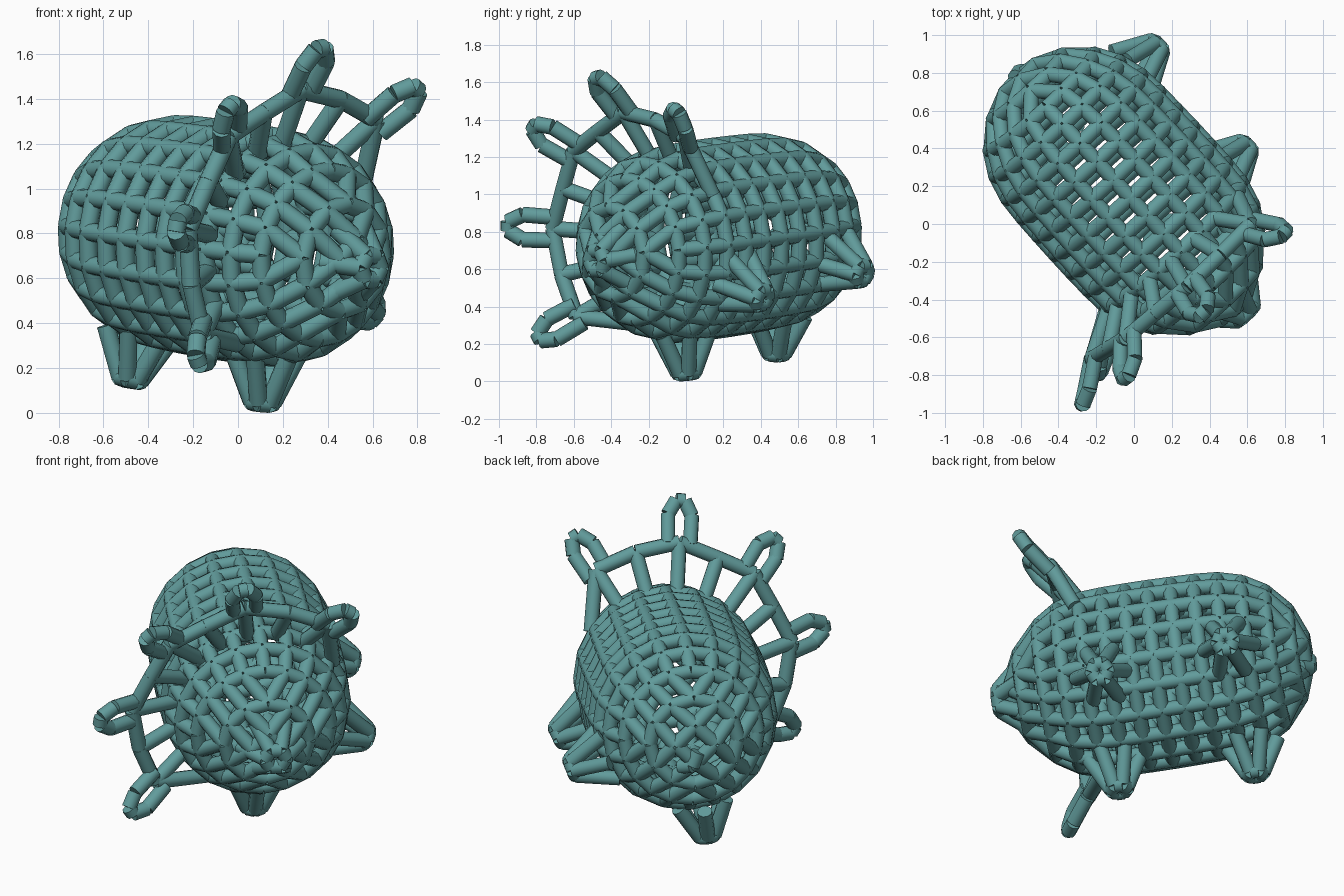
import bpy, bmesh, math
from mathutils import Vector, Matrix

if "Cube" in bpy.data.objects:
    bpy.data.objects.remove(bpy.data.objects["Cube"])

# Animal's own frame: forward axis, rolled sideways 45 degrees
CENTRE = Vector((-0.02, 0.14, 0.765))
A = Vector((0.675, -0.73, -0.10)).normalized()
H = A.cross(Vector((0, 0, 1))).normalized() * -1
if H.x < 0:
    H = -H
V = Vector((0, 0, 1)) - A * A.z
V.normalize()
TUBE = 0.042

mat = bpy.data.materials.new("teal")
mat.diffuse_color = (0.12, 0.33, 0.33, 1)
mat.use_nodes = True
mat.node_tree.nodes["Principled BSDF"].inputs["Base Color"].default_value = mat.diffuse_color


def place(s, r, deg):
    """Point at distance s along the axis, radius r, angle deg around it."""
    t = math.radians(deg)
    return CENTRE + A * s + (H * math.cos(t) + V * math.sin(t)) * r


def tubes(name, edges, rad=TUBE, sides=10):
    """One object with a capped cylinder along each edge."""
    bm = bmesh.new()
    for p, q in edges:
        d = q - p
        if d.length < 1e-4:
            continue
        m = Matrix.Translation((p + q) / 2) @ d.to_track_quat('Z', 'Y').to_matrix().to_4x4()
        bmesh.ops.create_cone(bm, cap_ends=True, segments=sides, radius1=rad,
                              radius2=rad, depth=d.length, matrix=m)
    me = bpy.data.meshes.new(name)
    bm.to_mesh(me)
    bm.free()
    me.materials.append(mat)
    ob = bpy.data.objects.new(name, me)
    bpy.context.collection.objects.link(ob)
    bpy.context.view_layer.objects.active = ob
    ob.select_set(True)
    bpy.ops.object.shade_smooth_by_angle(angle=math.radians(40))
    ob.select_set(False)
    return ob


def chain(pts, closed=False):
    e = list(zip(pts, pts[1:]))
    return e + [(pts[-1], pts[0])] if closed else e


# Body lattice: a 5 x 5 x 10 box grid wrapped onto a barrel with domed ends
N = 5
rings = [(-.69, .375), (-.57, .445), (-.44, .48), (-.31, .49), (-.18, .493), (-.05, .495),
         (.08, .495), (.21, .493), (.34, .485), (.47, .45), (.59, .375)]
back = {1: (-.86, .11), 3: (-.80, .25), 5: rings[0]}
front = {1: (.80, .09), 3: (.72, .24), 5: rings[-1]}
K = len(rings) - 1


def node(i, j, k):
    u, v = 2 * i - N, 2 * j - N
    rho = max(abs(u), abs(v))
    if abs(u) >= abs(v):
        ang = 45 * v / u + (180 if u < 0 else 0)
    else:
        ang = 90 - 45 * u / v + (180 if v < 0 else 0)
    s, r = back[rho] if k == 0 else front[rho] if k == K else rings[k]
    return place(s, r, ang + 45)


def on_shell(i, j, k):
    return max(i, j) <= N and k <= K and (i in (0, N) or j in (0, N) or k in (0, K))


body = []
for i in range(N + 1):
    for j in range(N + 1):
        for k in range(K + 1):
            if not on_shell(i, j, k):
                continue
            for n in ((i + 1, j, k), (i, j + 1, k), (i, j, k + 1)):
                # skip chords that would cut through the inside
                faces = [a == b and a in (0, m) for a, b, m in zip((i, j, k), n, (N, N, K))]
                if on_shell(*n) and any(faces):
                    body.append((node(i, j, k), node(*n)))
tubes("body_lattice", body)

# Snout: small ring in front of the face, a little below the middle
drop = (H - V) * .03
tip = [place(.87, .06, a) + drop for a in range(0, 360, 60)]
base = [place(.74, .17, a) + drop * .5 for a in range(0, 360, 60)]
tubes("snout", chain(tip, True) + list(zip(tip, base)))

# Tail: short bent tube
tubes("tail", chain([place(-.83, .16, 300), place(-.88, .12, 280), place(-.88, .04, 250)]))

# Frill: polygonal rim raised from the neck on struts
UP = 135
offs = [-77, -57, -37, -18, 0, 18, 37, 57, 77]


def rim_point(n):
    o = offs[n]
    r = (.735 if abs(o) < 60 else .70) if n % 2 == 0 else .70
    return place(.48, r, UP + o)


rim_pts = [rim_point(n) for n in range(9)]
ends = [place(.36, .50, UP + sgn * 102) for sgn in (-1, 1)]
tubes("frill_rim", chain([ends[0]] + rim_pts + [ends[1]]))
tubes("frill_struts", [(place(.34, .47, UP + o), p) for o, p in zip(offs, rim_pts)])

# Frill spikes: five narrow pointed loops
spikes = []
for o in offs[::2]:
    far = .935 if abs(o) < 60 else .88
    foot = far - .21
    loop = [place(.48, foot, UP + o - 5), place(.58, far - .07, UP + o - 4.5),
            place(.62, far, UP + o - 1.5), place(.62, far, UP + o + 1.5),
            place(.58, far - .07, UP + o + 4.5), place(.48, foot, UP + o + 5)]
    spikes += chain(loop)
tubes("frill_spikes", spikes)

# Legs: wide fans of tubes tapering to a small foot ring
for name, s, deg, r in (("front_leg_a", .26, 270, .695), ("front_leg_b", .25, 335, .69),
                        ("back_leg_a", -.50, 261, .675), ("back_leg_b", -.47, 340, .685)):
    foot, hip = [], []
    for n in range(6):
        c, q = math.cos(n * math.pi / 3), math.sin(n * math.pi / 3)
        foot.append(place(s + .045 * c, r, deg + 4 * q))
        hip.append(place(s + .15 * c, .48, deg + 19 * q))
    tubes(name, chain(foot, True) + list(zip(foot, hip)))

# Stand on the ground
bpy.context.view_layer.update()
low = min(v.co.z for o in bpy.data.objects for v in o.data.vertices)
for o in bpy.data.objects:
    o.data.transform(Matrix.Translation((0, 0, -low)))
